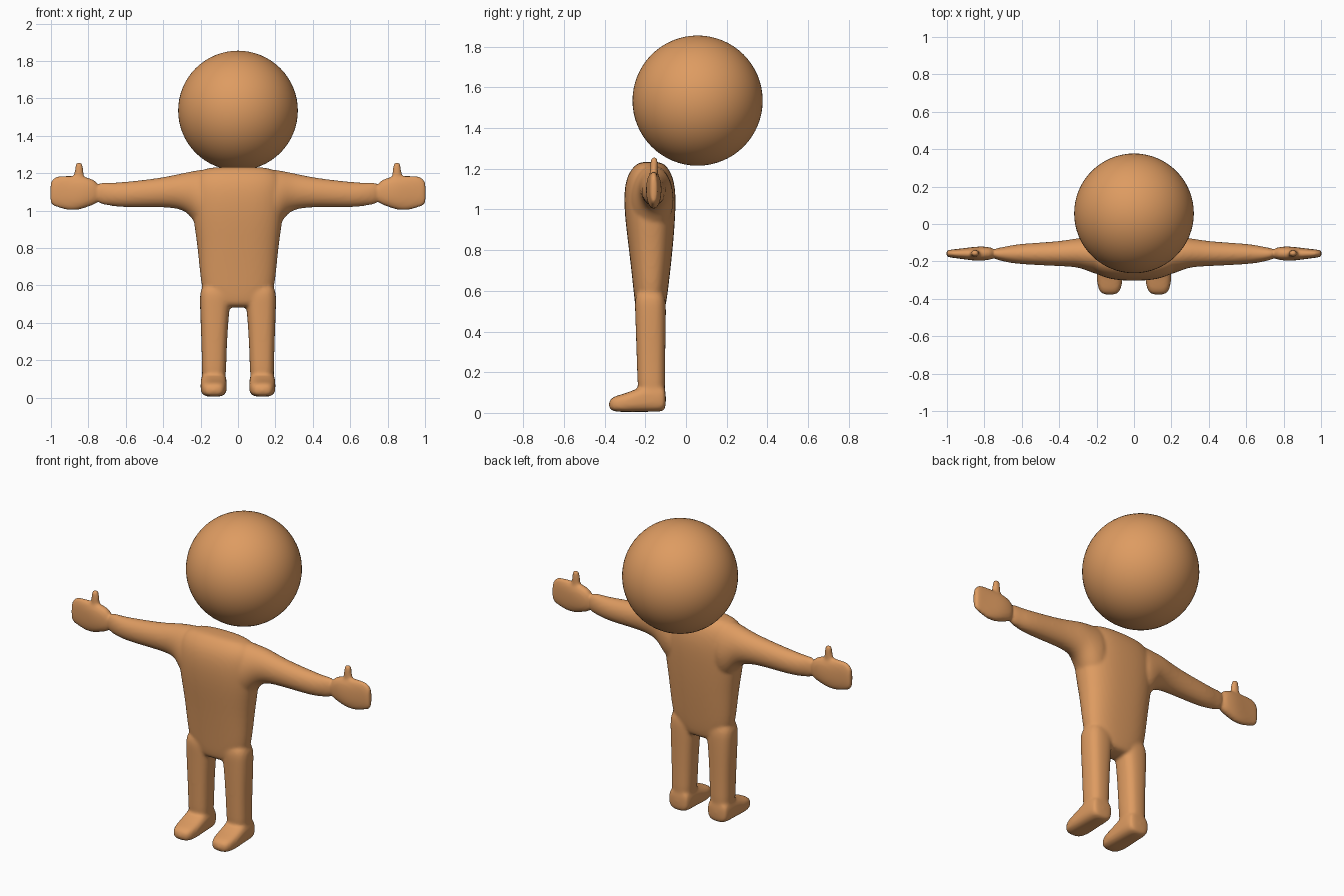
import bpy
import bmesh
import math
from mathutils import Vector

default = bpy.data.objects.get("Cube")
if default:
    bpy.data.objects.remove(default, do_unlink=True)

# One warm tan colour for the whole figure
tan = bpy.data.materials.new("warm tan")
tan.use_nodes = True
colour = (0.73, 0.33, 0.12, 1)
tan.diffuse_color = colour
shader = next(n for n in tan.node_tree.nodes if n.type == "BSDF_PRINCIPLED")
shader.inputs["Base Color"].default_value = colour


def rounded(value, power):
    """Signed power that turns a circle into a superellipse."""
    return math.copysign(abs(value) ** (2 / power), value)


def loft(bm, axes, sections, power=2.0, side=1, segments=28):
    """Skin a closed tube through sections of (position, low, high, low, high)."""
    rings = []
    for position, u_low, u_high, v_low, v_high in sections:
        ring = []
        for i in range(segments):
            angle = math.tau * i / segments
            u = (u_low + u_high + (u_high - u_low) * rounded(math.cos(angle), power)) / 2
            v = (v_low + v_high + (v_high - v_low) * rounded(math.sin(angle), power)) / 2
            point = Vector()
            for axis, value in zip(axes, (position, u, v)):
                point["xyz".index(axis)] = value
            point.x *= side
            ring.append(bm.verts.new(point))
        rings.append(ring)
    for lower, upper in zip(rings, rings[1:]):
        for i in range(segments):
            j = (i + 1) % segments
            bm.faces.new((lower[i], lower[j], upper[j], upper[i]))
    bm.faces.new(rings[0][::-1])
    bm.faces.new(rings[-1])


# Section tables: position along the limb, then the extents across it
torso = [
    (0.48, -0.12, 0.12, -0.235, -0.115),
    (0.52, -0.17, 0.17, -0.25, -0.1),
    (0.6, -0.2, 0.2, -0.258, -0.088),
    (0.8, -0.215, 0.215, -0.28, -0.065),
    (0.95, -0.24, 0.24, -0.3, -0.053),
    (1.08, -0.25, 0.25, -0.307, -0.048),
    (1.17, -0.24, 0.24, -0.29, -0.065),
    (1.22, -0.2, 0.2, -0.25, -0.1),
    (1.235, -0.12, 0.12, -0.22, -0.13),
]
arm = [
    (0.1, -0.29, -0.06, 0.86, 1.23),
    (0.2, -0.27, -0.06, 0.88, 1.22),
    (0.25, -0.25, -0.07, 0.97, 1.21),
    (0.3, -0.23, -0.075, 1.01, 1.2),
    (0.41, -0.225, -0.095, 1.02, 1.175),
    (0.63, -0.215, -0.105, 1.015, 1.15),
    (0.7, -0.2, -0.125, 1.03, 1.15),
    (0.76, -0.185, -0.13, 1.035, 1.155),
]
hand = [
    (0.74, -0.185, -0.13, 1.04, 1.15),
    (0.79, -0.195, -0.12, 1.025, 1.175),
    (0.84, -0.198, -0.12, 1.005, 1.185),
    (0.9, -0.19, -0.128, 0.998, 1.188),
    (0.96, -0.182, -0.135, 1.015, 1.188),
    (0.99, -0.178, -0.138, 1.025, 1.175),
    (1.005, -0.175, -0.142, 1.035, 1.15),
]
thumb = [
    (1.12, 0.825, 0.875, -0.18, -0.135),
    (1.19, 0.825, 0.875, -0.178, -0.137),
    (1.235, 0.827, 0.873, -0.176, -0.138),
    (1.262, 0.835, 0.865, -0.17, -0.142),
]
leg = [
    (0.03, 0.065, 0.195, -0.235, -0.1),
    (0.2, 0.063, 0.192, -0.24, -0.103),
    (0.4, 0.053, 0.2, -0.247, -0.1),
    (0.5, 0.042, 0.204, -0.25, -0.098),
    (0.62, 0.03, 0.205, -0.255, -0.1),
]
foot = [
    (-0.38, 0.095, 0.165, 0.02, 0.06),
    (-0.355, 0.07, 0.19, 0.006, 0.082),
    (-0.3, 0.06, 0.2, 0.004, 0.095),
    (-0.25, 0.06, 0.2, 0.005, 0.115),
    (-0.2, 0.06, 0.2, 0.005, 0.14),
    (-0.12, 0.062, 0.198, 0.005, 0.14),
    (-0.098, 0.07, 0.19, 0.015, 0.12),
]

# Body: torso plus mirrored limbs, fused into one soft skin
bm = bmesh.new()
loft(bm, "zxy", torso, power=2.5)
for side in (1, -1):
    loft(bm, "xyz", arm, side=side)
    loft(bm, "xyz", hand, power=2.3, side=side)
    loft(bm, "zxy", thumb, side=side)
    loft(bm, "zxy", leg, power=2.6, side=side)
    loft(bm, "yxz", foot, power=3, side=side)
bmesh.ops.recalc_face_normals(bm, faces=bm.faces)
mesh = bpy.data.meshes.new("body")
bm.to_mesh(mesh)
bm.free()
mesh.materials.append(tan)
body = bpy.data.objects.new("body", mesh)
bpy.context.collection.objects.link(body)

rounding = body.modifiers.new("rounding", "SUBSURF")
rounding.levels = rounding.render_levels = 2
fuse = body.modifiers.new("fuse", "REMESH")
fuse.mode = "VOXEL"
fuse.voxel_size = 0.009
fuse.use_smooth_shade = True
blend = body.modifiers.new("blend", "SMOOTH")
blend.factor = 0.5
blend.iterations = 8

# Head: a large ball floating just above the shoulders
bpy.ops.mesh.primitive_uv_sphere_add(
    segments=64, ring_count=32, radius=0.32, location=(0, 0.057, 1.535))
head = bpy.context.object
head.name = "head"
head.data.materials.append(tan)
bpy.ops.object.shade_smooth()
